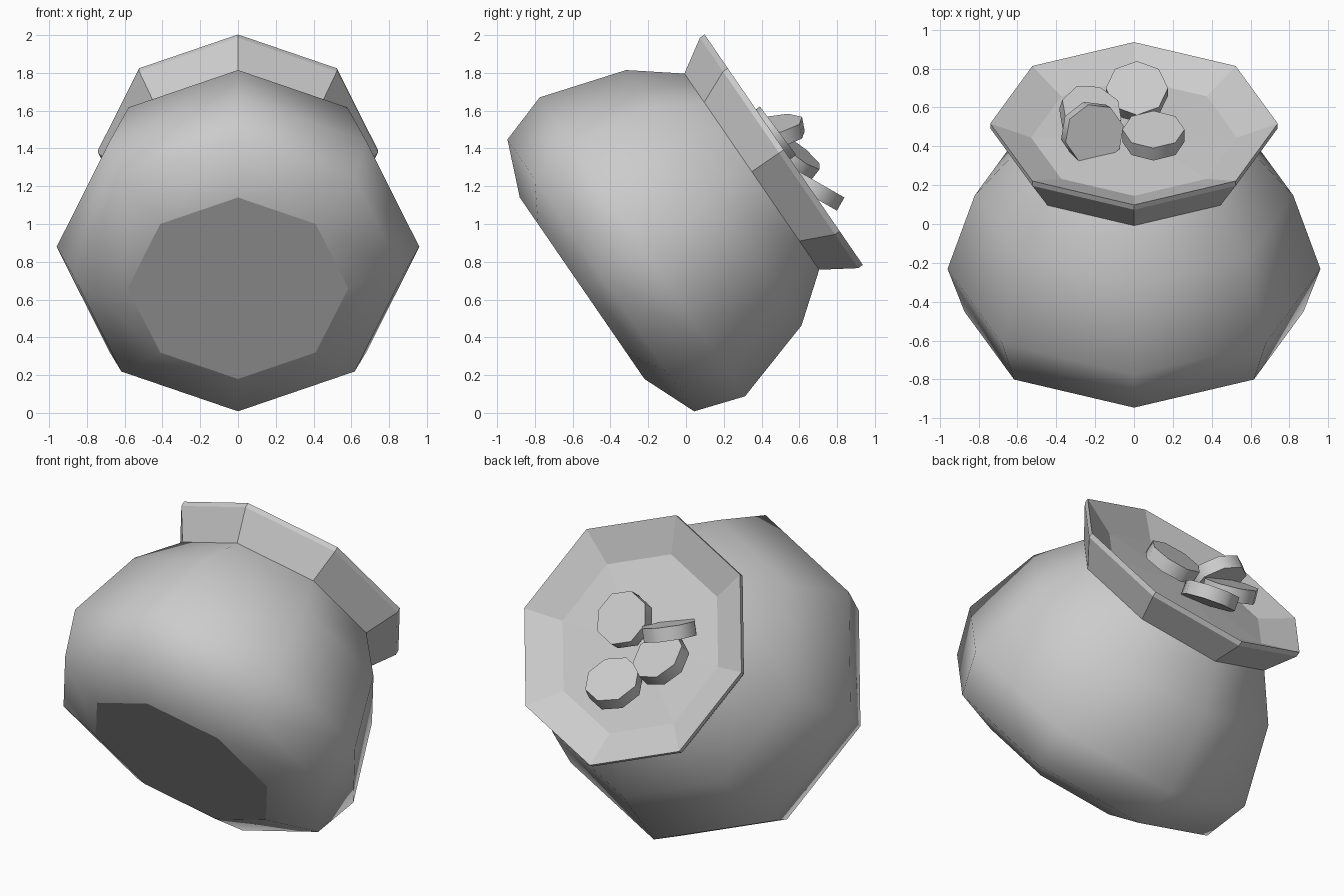
import bpy, bmesh, math
from mathutils import Vector

if "Cube" in bpy.data.objects:
    bpy.data.objects.remove(bpy.data.objects["Cube"])

SIDES = 8
BASE = Vector((0, -0.55, 0.66))            # centre of the flat base
AXIS = Vector((0, 0.824, 0.566)).normalized()   # tilted pot axis
UP = Vector((0, -AXIS.z, AXIS.y))
SIDE = Vector((1, 0, 0))


def lathe(name, profile, smooth, cap_start=False, tip=None):
    """Revolve (distance along axis, radius) points around the tilted axis."""
    bm = bmesh.new()
    rings = []
    for t, r in profile:
        ring = []
        for i in range(SIDES):
            a = 2 * math.pi * i / SIDES
            ring.append(bm.verts.new(BASE + AXIS * t + (SIDE * math.sin(a) + UP * math.cos(a)) * r))
        rings.append(ring)
    for lo, hi in zip(rings, rings[1:]):
        for i in range(SIDES):
            j = (i + 1) % SIDES
            bm.faces.new((lo[i], lo[j], hi[j], hi[i])).smooth = smooth
    if cap_start:
        cap = bm.faces.new(rings[0][::-1])
        for e in cap.edges:
            e.smooth = False
    if tip is not None:
        centre = bm.verts.new(BASE + AXIS * tip)
        for i in range(SIDES):
            bm.faces.new((rings[-1][i], rings[-1][(i + 1) % SIDES], centre))
    bmesh.ops.recalc_face_normals(bm, faces=bm.faces)
    # an open shell must still face outwards
    bm.faces.ensure_lookup_table()
    f = bm.faces[0]
    c = f.calc_center_median() - BASE
    if f.normal.dot(c - AXIS * c.dot(AXIS)) < 0:
        bmesh.ops.reverse_faces(bm, faces=bm.faces)
    mesh = bpy.data.meshes.new(name)
    bm.to_mesh(mesh)
    bm.free()
    obj = bpy.data.objects.new(name, mesh)
    bpy.context.collection.objects.link(obj)
    return obj


# Rounded pot body with flat base
lathe("pot_body", [(0, 0.583), (0.12, 0.873), (0.387, 0.96), (0.846, 0.82), (1.09, 0.63)],
      True, cap_start=True)

# Flared rim, sloping inwards to the filled opening
lathe("pot_rim", [(1.09, 0.63), (1.265, 0.74), (1.295, 0.74), (1.207, 0.53)], False, tip=1.225)

# Loose coins in the opening: centre, facing direction
coins = [
    ((0.015, 0.68, 1.185), (0.0, 0.5, 0.87)),
    ((0.10, 0.455, 1.47), (0.0, 0.80, 0.60)),
    ((-0.215, 0.47, 1.49), (0.30, -0.18, 0.93)),
    ((-0.225, 0.565, 1.36), (0.2, 0.6, 0.77)),
]
for k, (pos, normal) in enumerate(coins):
    bpy.ops.mesh.primitive_cylinder_add(
        vertices=SIDES, radius=0.16, depth=0.08, location=pos,
        rotation=Vector(normal).to_track_quat('Z', 'Y').to_euler())
    coin = bpy.context.object
    coin.name = f"coin_{k + 1}"
    bpy.ops.object.shade_smooth_by_angle(angle=math.radians(50))
